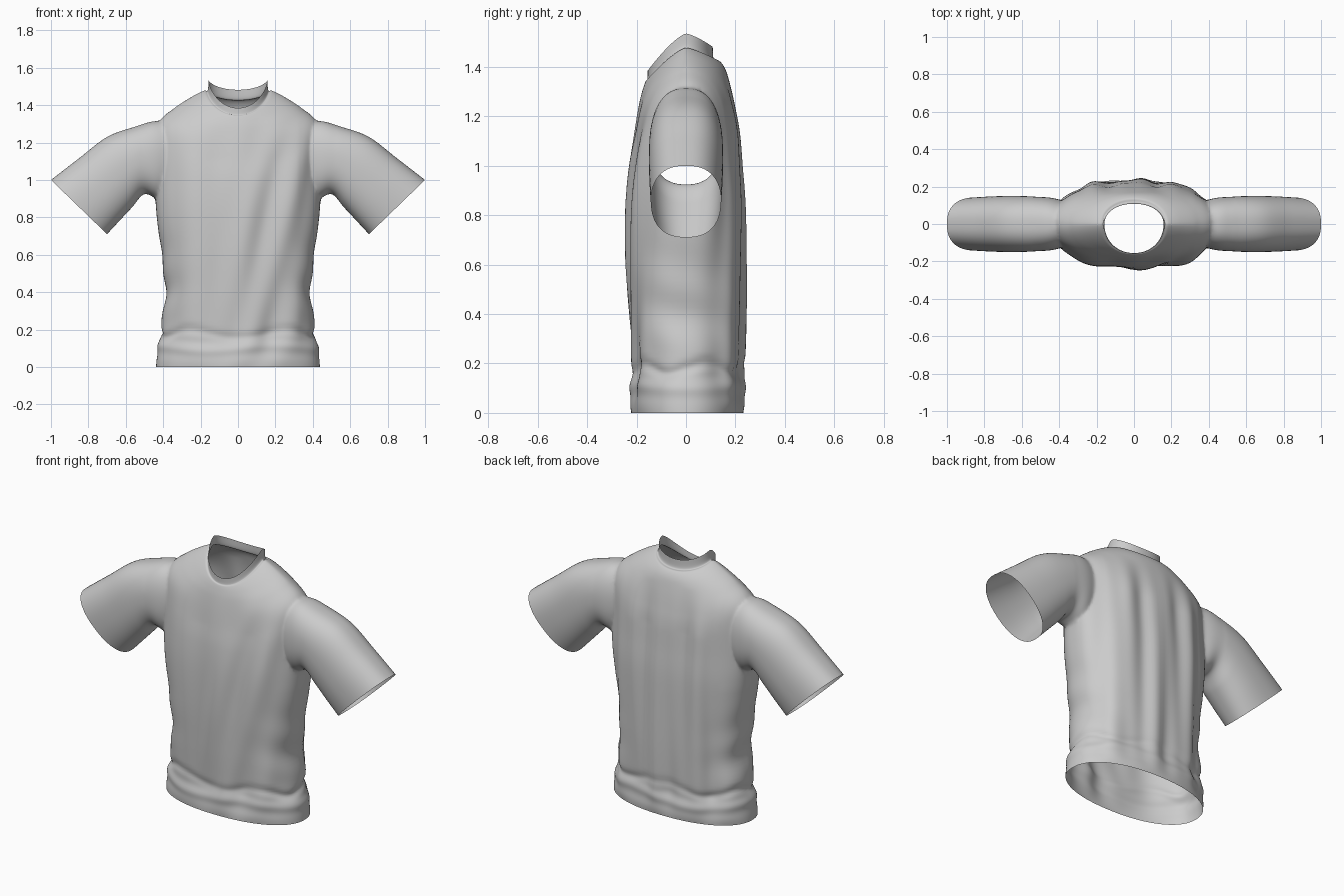
import bpy, bmesh, math
from mathutils import Vector

if "Cube" in bpy.data.objects:
    bpy.data.objects.remove(bpy.data.objects["Cube"])


def spline(rows, steps):
    """Catmull-Rom interpolation through rows of numbers."""
    out = []
    for i in range(len(rows) - 1):
        p0, p1, p2 = rows[max(i - 1, 0)], rows[i], rows[i + 1]
        p3 = rows[min(i + 2, len(rows) - 1)]
        for k in range(steps):
            t = k / steps
            out.append([0.5 * (2 * b + (c - a) * t + (2 * a - 5 * b + 4 * c - d) * t * t
                               + (3 * b - a - 3 * c + d) * t ** 3)
                        for a, b, c, d in zip(p0, p1, p2, p3)])
    out.append(list(rows[-1]))
    return out


def power(v, e):
    return math.copysign(abs(v) ** e, v)


def loft(name, rings, start_tip, end_tip):
    """Closed tube through rings, ended by two cones."""
    bm = bmesh.new()
    vs = [[bm.verts.new(p) for p in ring] for ring in rings]
    n = len(vs[0])
    for a, b in zip(vs, vs[1:]):
        for i in range(n):
            j = (i + 1) % n
            bm.faces.new((a[i], a[j], b[j], b[i]))
    for ring, tip in ((vs[0], start_tip), (vs[-1], end_tip)):
        t = bm.verts.new(tip)
        for i in range(n):
            bm.faces.new((ring[i], ring[(i + 1) % n], t))
    bmesh.ops.recalc_face_normals(bm, faces=bm.faces)
    me = bpy.data.meshes.new(name)
    bm.to_mesh(me)
    bm.free()
    ob = bpy.data.objects.new(name, me)
    bpy.context.collection.objects.link(ob)
    return ob


def bump(v, centre, width):
    return math.exp(-((v - centre) / width) ** 2)


def folds(x, z, th):
    """Cloth wrinkles, as an outward offset."""
    fade = min(1, max(0, (1.36 - z) / 0.25)) * min(1, z / 0.15)
    s = math.sin(th)
    if s < 0:   # front: soft vertical drapes and diagonal pulls
        w = 0.006 * math.sin(24 * x + 1) + 0.009 * math.sin(30 * (x - 0.28 * z) + 0.6) * bump(x, 0.1 + 0.12 * z, 0.2)
    else:       # back: long vertical drapes
        w = 0.009 * math.sin(27 * x + 1.5 * z) + 0.004 * math.sin(47 * x - z)
    w *= fade * min(1, abs(s) * 1.5)
    # bunched cloth above the hem
    w += 0.010 * bump(z, 0.10 + 0.05 * x * x + 0.012 * math.sin(9 * x), 0.03)
    w -= 0.012 * bump(z, 0.18 + 0.02 * math.sin(5 * th), 0.022) * (0.4 + 0.6 * abs(math.cos(th)))
    w += 0.006 * math.sin(28 * z + 2 * s) * bump(z, 0.4, 0.25) * math.cos(th) ** 4
    return w


# Torso and collar: half width, front y, back y, side z, front z, back z, squareness
torso_rows = [
    (.438, -.222, .232, 0, 0, 0, 2.2),
    (.434, -.222, .234, .04, .04, .04, 2.25),
    (.420, -.210, .224, .12, .12, .12, 2.3),
    (.412, -.214, .228, .21, .21, .21, 2.35),
    (.388, -.226, .233, .40, .40, .40, 2.5),
    (.410, -.236, .234, .62, .62, .62, 2.5),
    (.438, -.236, .232, .84, .84, .84, 2.5),
    (.442, -.226, .222, 1.02, 1.00, 1.00, 2.5),
    (.440, -.208, .212, 1.20, 1.12, 1.14, 2.5),
    (.420, -.194, .198, 1.315, 1.21, 1.23, 2.4),
    (.340, -.182, .180, 1.385, 1.275, 1.32, 2.3),
    (.250, -.172, .162, 1.443, 1.315, 1.385, 2.2),
    (.185, -.163, .138, 1.476, 1.342, 1.422, 2.1),
    (.162, -.156, .113, 1.480, 1.350, 1.430, 2.1),
    (.158, -.155, .108, 1.535, 1.385, 1.482, 2.1),
]
N = 180
rings = []
for a, yf, yb, zs, zf, zb, e in spline(torso_rows, 8):
    ring = []
    for i in range(N):
        th = 2 * math.pi * (i + 0.5) / N
        c, s = math.cos(th), math.sin(th)
        zm, b = (zf, -yf) if s < 0 else (zb, yb)
        x, y = a * power(c, 2 / e), b * power(s, 2 / e)
        z = zm + (zs - zm) * (1 - abs(s) ** 1.3)
        w = folds(x, z, th)
        ring.append((x + w * c, y + w * s, z))
    rings.append(ring)
shirt = loft("shirt", rings, (0, 0, -1), (0, -.02, 2.2))

# Sleeves: top x, top z, bottom x, bottom z, half depth
sleeve_rows = [
    (.30, 1.27, .33, .97, .10),
    (.43, 1.316, .42, .90, .138),
    (.55, 1.285, .50, .925, .146),
    (.70, 1.23, .565, .855, .15),
    (.85, 1.116, .635, .78, .148),
    (1.0, 1.0, .70, .71, .142),
]
for sign in (-1, 1):
    rings = []
    for tx, tz, bx, bz, d in spline(sleeve_rows, 8):
        ring = []
        for i in range(72):
            ph = 2 * math.pi * (i + 0.5) / 72
            u = power(math.cos(ph), .9)
            ring.append((sign * ((tx + bx) / 2 + u * (tx - bx) / 2),
                         d * power(math.sin(ph), .8),
                         (tz + bz) / 2 + u * (tz - bz) / 2))
        rings.append(ring)
    sleeve = loft("sleeve", rings, (sign * .25, 0, 1.12), (sign * 2.2, 0, -.6))
    mod = shirt.modifiers.new("join_sleeve", 'BOOLEAN')
    mod.operation, mod.solver, mod.object = 'UNION', 'EXACT', sleeve
    bpy.context.view_layer.objects.active = shirt
    bpy.ops.object.modifier_apply(modifier=mod.name)
    bpy.data.objects.remove(sleeve)

# Open the hem, neck and cuffs by removing the cones, then soften the armholes
bm = bmesh.new()
bm.from_mesh(shirt.data)
tips = [v for v in bm.verts if v.co.z < -.5 or v.co.z > 1.9 or abs(v.co.x) > 1.5]
bmesh.ops.delete(bm, geom=tips, context='VERTS')
bmesh.ops.remove_doubles(bm, verts=bm.verts, dist=.0015)
near = [v for v in bm.verts if .33 < abs(v.co.x) < .53 and v.co.z > .82]
for _ in range(6):
    bmesh.ops.smooth_vert(bm, verts=near, factor=.5, use_axis_x=True, use_axis_y=True, use_axis_z=True)
bm.to_mesh(shirt.data)
bm.free()

shirt.select_set(True)
bpy.context.view_layer.objects.active = shirt
bpy.ops.object.shade_smooth_by_angle(angle=math.radians(50))
